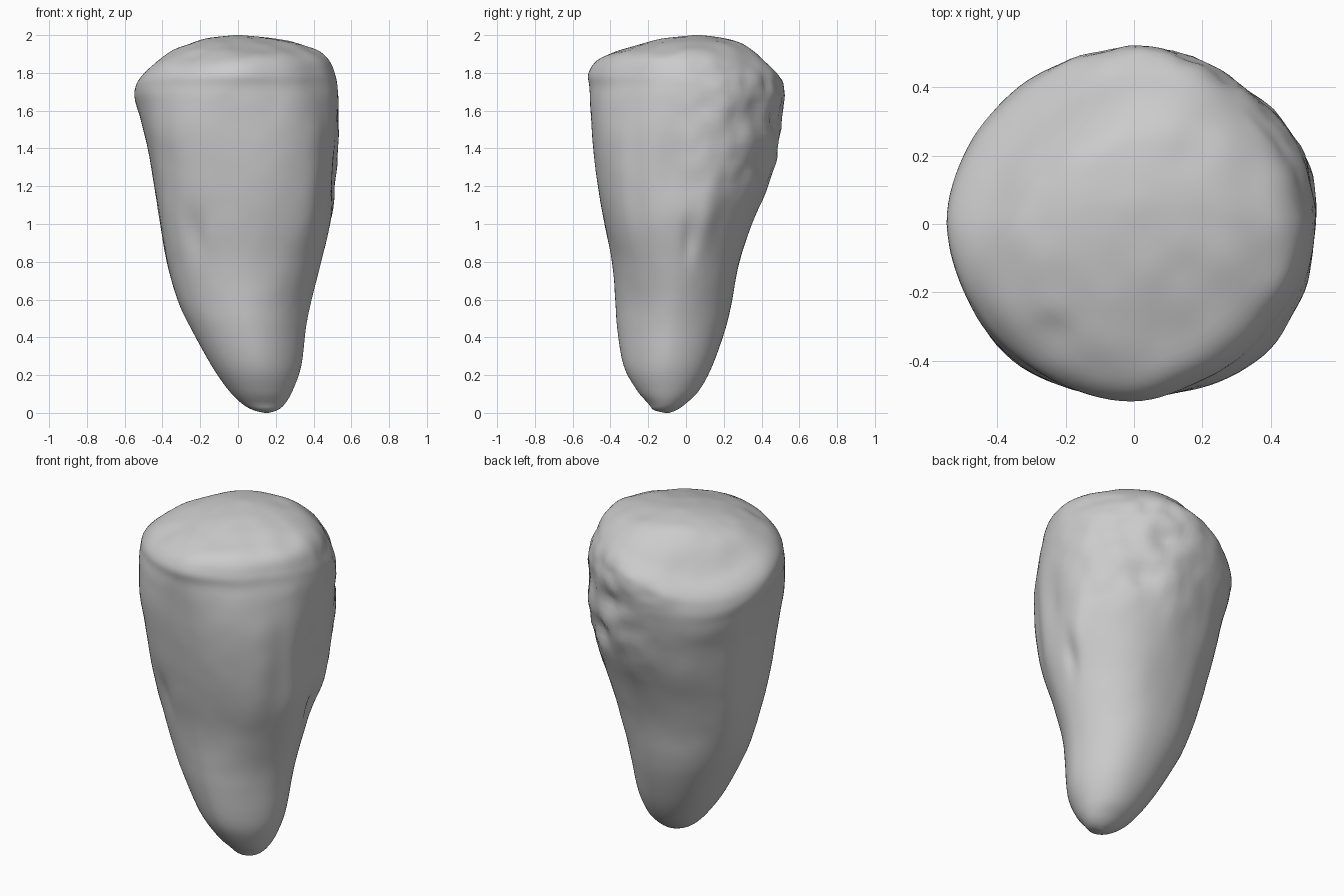
import bpy, bmesh, math
from mathutils import Vector, noise

SEGMENTS = 112
STEPS = 5

# Profile rows: height, x min, x max, y min, y max
ROWS = [
    (0.00, 0.14, 0.16, -0.11, -0.09), (0.015, 0.08, 0.21, -0.17, -0.05),
    (0.05, 0.02, 0.25, -0.20, 0.00), (0.12, -0.05, 0.29, -0.26, 0.07),
    (0.25, -0.14, 0.335, -0.33, 0.14), (0.45, -0.25, 0.36, -0.365, 0.21),
    (0.60, -0.32, 0.39, -0.375, 0.245), (0.80, -0.38, 0.445, -0.39, 0.285),
    (1.00, -0.415, 0.495, -0.43, 0.35), (1.20, -0.445, 0.525, -0.465, 0.43),
    (1.40, -0.475, 0.535, -0.49, 0.48), (1.60, -0.515, 0.53, -0.505, 0.51),
    (1.72, -0.545, 0.525, -0.51, 0.515), (1.80, -0.525, 0.51, -0.515, 0.505),
    (1.88, -0.44, 0.47, -0.45, 0.43), (1.94, -0.32, 0.37, -0.29, 0.34),
    (1.98, -0.18, 0.20, -0.13, 0.23), (2.00, -0.02, 0.02, 0.04, 0.08),
]

# Dents (negative) and swellings (positive): centre, width, height, amount
MARKS = [
    ((0.50, -0.08, 1.28), 0.10, 0.18, -0.025),
    ((0.47, 0.02, 0.92), 0.04, 0.14, -0.022),
    ((0.47, 0.10, 1.05), 0.06, 0.14, 0.018),
    ((0.46, -0.27, 1.20), 0.07, 0.35, -0.015),
    ((0.30, 0.43, 1.32), 0.08, 0.07, -0.030),
    ((0.20, 0.48, 1.55), 0.07, 0.08, -0.025),
    ((0.38, 0.36, 1.58), 0.06, 0.07, -0.022),
    ((0.10, 0.46, 1.36), 0.08, 0.07, 0.018),
    ((-0.24, -0.38, 0.95), 0.06, 0.12, -0.022),
    ((-0.24, -0.34, 1.88), 0.08, 0.06, -0.025),
]


def smooth(a, b, v):
    t = min(1, max(0, (v - a) / (b - a)))
    return t * t * (3 - 2 * t)


def catmull(p, t):
    a, b, c, d = p
    return 0.5 * (2 * b + (c - a) * t + (2 * a - 5 * b + 4 * c - d) * t * t
                  + (3 * b - a - 3 * c + d) * t ** 3)


def refined_rows():
    last = len(ROWS) - 1
    for i in range(last):
        near = [ROWS[min(last, max(0, i + k))] for k in (-1, 0, 1, 2)]
        for s in range(STEPS):
            yield [catmull(p, s / STEPS) for p in zip(*near)]
    yield list(ROWS[last])


def corner_power(c, s, z):
    # Squarer at mid height, mostly front right; rounder at root and crown
    upper = smooth(0.5, 1.1, z)
    n = 1.98 + upper * (0.3 - 0.2 * (c + s)) * (1 - smooth(1.45, 1.75, z))
    n += 0.18 * (s - c) * (1 - upper) * smooth(0.05, 0.3, z)
    return n - 0.2 * smooth(1.65, 1.82, z)


def surface_point(row, angle):
    z, x0, x1, y0, y1 = row
    c, s = math.cos(angle), math.sin(angle)
    n = corner_power(c, s, z)
    r = (abs(c) ** n + abs(s) ** n) ** (-1 / n)
    p = Vector(((x0 + x1) / 2 + (x1 - x0) / 2 * c * r,
                (y0 + y1) / 2 + (y1 - y0) / 2 * s * r, z))
    # The crown's rim sits lower at the back left of the top
    slope = max(0, (s - c) * 0.7) ** 3
    p.z -= 0.12 * slope * smooth(1.3, 1.75, z) * (1 - smooth(1.86, 1.98, z))
    # Chipped skin toward the back right, faint elsewhere
    out = Vector((c, s, 0.0))
    chips = smooth(0.35, 0.95, 0.55 * c + 0.83 * s)
    chips *= smooth(1.05, 1.3, z) * (1 - smooth(1.8, 1.9, z))
    grain = noise.noise(p * 8) + 0.4 * noise.noise(p * 17)
    broad = noise.noise(Vector((p.x * 5, p.y * 5, p.z * 1.6)))
    body = smooth(0.3, 0.8, z) * (1 - smooth(1.85, 1.98, z))
    push = (0.002 * body + 0.014 * chips) * grain + 0.008 * body * broad
    for centre, wide, tall, amount in MARKS:
        d = p - Vector(centre)
        push += amount * math.exp(-(d.x ** 2 + d.y ** 2) / wide ** 2
                                  - (d.z / tall) ** 2)
    crown = smooth(1.82, 1.92, z) * (1 - smooth(1.97, 2, z))
    p.z += 0.008 * crown * noise.noise(p * 8)
    return p + out * push


# Lofted stone body
bm = bmesh.new()
rings = []
for row in refined_rows():
    rings.append([bm.verts.new(surface_point(row, math.tau * i / SEGMENTS))
                  for i in range(SEGMENTS)])
for low, high in zip(rings, rings[1:]):
    for i in range(SEGMENTS):
        j = (i + 1) % SEGMENTS
        bm.faces.new((low[i], low[j], high[j], high[i]))
bm.faces.new(list(reversed(rings[0])))
bm.faces.new(rings[-1])
for face in bm.faces:
    face.smooth = True

cube = bpy.data.objects.get("Cube")
if cube:
    bpy.data.objects.remove(cube, do_unlink=True)

mesh = bpy.data.meshes.new("tapered_stone")
bm.to_mesh(mesh)
bm.free()
stone = bpy.data.objects.new("tapered_stone", mesh)
bpy.context.collection.objects.link(stone)

# Plain grey stone colour
grey = bpy.data.materials.new("stone_grey")
grey.use_nodes = True
colour = (0.6, 0.6, 0.6, 1)
grey.diffuse_color = colour
grey.node_tree.nodes["Principled BSDF"].inputs["Base Color"].default_value = colour
mesh.materials.append(grey)
